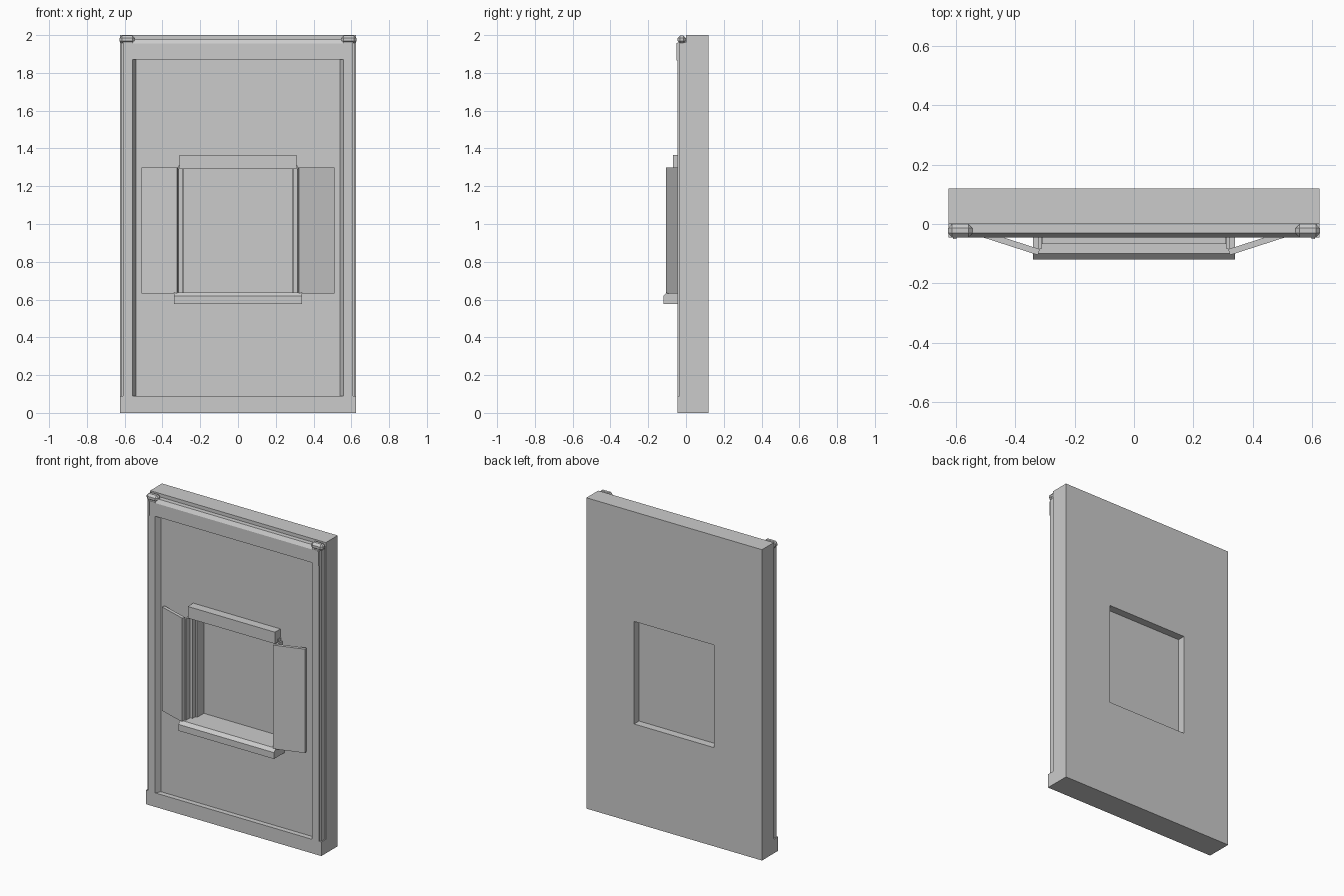
import bpy
import bmesh
from math import radians
from mathutils import Vector

cube = bpy.data.objects.get("Cube")
if cube:
    bpy.data.objects.remove(cube, do_unlink=True)

GREY = (0.6, 0.6, 0.6, 1)
mat = bpy.data.materials.new("plain grey")
mat.use_nodes = True
mat.diffuse_color = GREY
mat.node_tree.nodes["Principled BSDF"].inputs["Base Color"].default_value = GREY


def finish(name, bm):
    bmesh.ops.recalc_face_normals(bm, faces=bm.faces)
    mesh = bpy.data.meshes.new(name)
    bm.to_mesh(mesh)
    bm.free()
    mesh.materials.append(mat)
    ob = bpy.data.objects.new(name, mesh)
    bpy.context.collection.objects.link(ob)
    return ob


def prism(name, profile, axis, start, end):
    """Extrude a profile along x (profile is y, z) or along z (profile is x, y)."""
    bm = bmesh.new()
    place = (lambda p: (start, *p)) if axis == "x" else (lambda p: (*p, start))
    face = bm.faces.new([bm.verts.new(place(p)) for p in profile])
    moved = bmesh.ops.extrude_face_region(bm, geom=[face])["geom"]
    step = Vector((end - start, 0, 0) if axis == "x" else (0, 0, end - start))
    bmesh.ops.translate(bm, vec=step, verts=[v for v in moved if isinstance(v, bmesh.types.BMVert)])
    return finish(name, bm)


def box(name, x0, x1, y0, y1, z0, z1):
    return prism(name, [(x0, y0), (x1, y0), (x1, y1), (x0, y1)], "z", z0, z1)


def ring(name, outer, inner, y0, y1):
    """Slab with a rectangular hole; rectangles are half width, bottom, top."""
    bm = bmesh.new()
    loops = []
    for (w, lo, hi), y in ((outer, y0), (inner, y0), (inner, y1), (outer, y1)):
        loops.append([bm.verts.new((x, y, z)) for x, z in ((-w, lo), (w, lo), (w, hi), (-w, hi))])
    for a, b in zip(loops, loops[1:] + loops[:1]):
        for i in range(4):
            j = (i + 1) % 4
            bm.faces.new((a[i], a[j], b[j], b[i]))
    return finish(name, bm)


# Wall slab and thin front panel, both open at the window
hole = (0.285, 0.635, 1.295)
ring("wall", (0.625, 0, 2), hole, 0, 0.12)
ring("front_panel", (0.6, 0.02, 1.96), hole, -0.012, 0)
box("window_pane", -0.285, 0.285, 0.06, 0.07, 0.635, 1.295)

# Raised border around the panel
prism("top_beam", [(0, 1.87), (-0.045, 1.87), (-0.045, 1.955), (-0.03, 1.978), (0, 1.978)],
      "x", -0.61, 0.61)
box("base_board", -0.625, 0.625, -0.045, 0, 0, 0.09)

# Window surround
ring("window_frame", (0.315, 0.62, 1.31), (0.295, 0.635, 1.295), -0.04, -0.01)
box("lintel", -0.31, 0.31, -0.068, -0.01, 1.29, 1.365)
prism("sill", [(-0.01, 0.577), (-0.12, 0.577), (-0.12, 0.618), (-0.1, 0.638), (-0.01, 0.638)],
      "x", -0.34, 0.34)

# Parts repeated on both sides
for side, s in (("right", -1), ("left", 1)):
    def flip(points):
        return [(s * x, y) for x, y in points]

    prism(side + "_post", flip([(0.54, -0.012), (0.558, -0.045), (0.608, -0.045), (0.608, -0.035),
                                (0.618, -0.035), (0.618, 0), (0.54, 0)]), "z", 0.09, 1.96)
    prism(side + "_shutter", flip([(0.318, -0.085), (0.324, -0.105), (0.51, -0.045),
                                   (0.504, -0.025)]), "z", 0.632, 1.3)
    prism(side + "_hinge_post", flip([(0.312, -0.085), (0.324, -0.085), (0.324, -0.01),
                                      (0.312, -0.01)]), "z", 0.635, 1.29)
    prism(side + "_bracket", flip([(0.598, -0.051), (0.61, -0.051), (0.61, -0.03),
                                   (0.598, -0.03)]), "z", 1.865, 1.957)
    cap = box(side + "_corner_cap", *sorted((s * 0.545, s * 0.628)), -0.045, 0, 1.955, 1.998)
    bevel = cap.modifiers.new("chamfer", "BEVEL")
    bevel.width = 0.014
    bevel.segments = 1
    bevel.limit_method = "ANGLE"
    bevel.angle_limit = radians(40)
